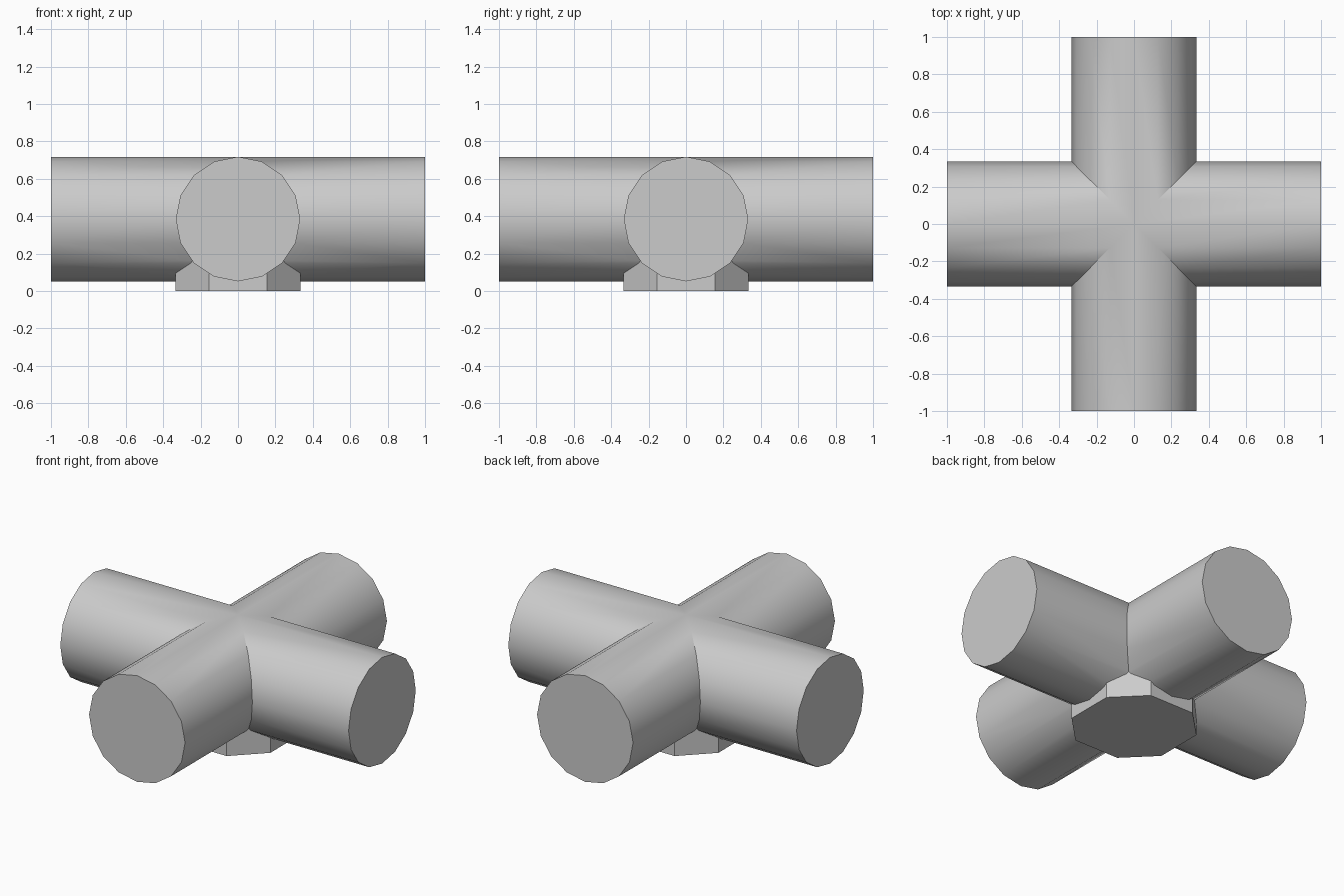
import bpy, bmesh, math
from mathutils import Matrix, Vector

if "Cube" in bpy.data.objects:
    bpy.data.objects.remove(bpy.data.objects["Cube"])

R, SIDES, AXIS_Z = 0.333, 16, 0.385
FLAT = 0.155  # half length of the base's straight sides


def make_object(name, bm):
    bmesh.ops.remove_doubles(bm, verts=bm.verts, dist=1e-4)
    bmesh.ops.recalc_face_normals(bm, faces=bm.faces)
    mesh = bpy.data.meshes.new(name)
    bm.to_mesh(mesh)
    bm.free()
    ob = bpy.data.objects.new(name, mesh)
    bpy.context.collection.objects.link(ob)
    return ob


# Four pipe arms, each mitred at 45 degrees where it meets its neighbours
bm = bmesh.new()
for k in range(4):
    rot = Matrix.Rotation(k * math.pi / 2, 3, 'Z')
    inner, outer = [], []
    for i in range(SIDES):
        a = 2 * math.pi * i / SIDES
        y, z = R * math.sin(a), AXIS_Z + R * math.cos(a)
        inner.append(bm.verts.new(rot @ Vector((abs(y), y, z))))
        outer.append(bm.verts.new(rot @ Vector((1, y, z))))
    for i in range(SIDES):
        j = (i + 1) % SIDES
        bm.faces.new((inner[i], outer[i], outer[j], inner[j]))
    bm.faces.new(outer)
pipes = make_object("pipe_cross", bm)

# Octagonal foot rising into the junction
bm = bmesh.new()
outline = [(FLAT, -R), (R, -FLAT), (R, FLAT), (FLAT, R),
           (-FLAT, R), (-R, FLAT), (-R, -FLAT), (-FLAT, -R)]
low = [bm.verts.new((x, y, 0)) for x, y in outline]
high = [bm.verts.new((x, y, 0.3)) for x, y in outline]
bm.faces.new(low)
bm.faces.new(high)
for i in range(8):
    j = (i + 1) % 8
    bm.faces.new((low[i], low[j], high[j], high[i]))
foot = make_object("octagonal_foot", bm)

# Join both into one clean shell
mod = pipes.modifiers.new("join_foot", 'BOOLEAN')
mod.operation, mod.solver, mod.object = 'UNION', 'EXACT', foot
bpy.context.view_layer.objects.active = pipes
pipes.select_set(True)
bpy.ops.object.modifier_apply(modifier=mod.name)
bpy.data.objects.remove(foot)
bpy.ops.object.shade_smooth_by_angle(angle=math.radians(30))
